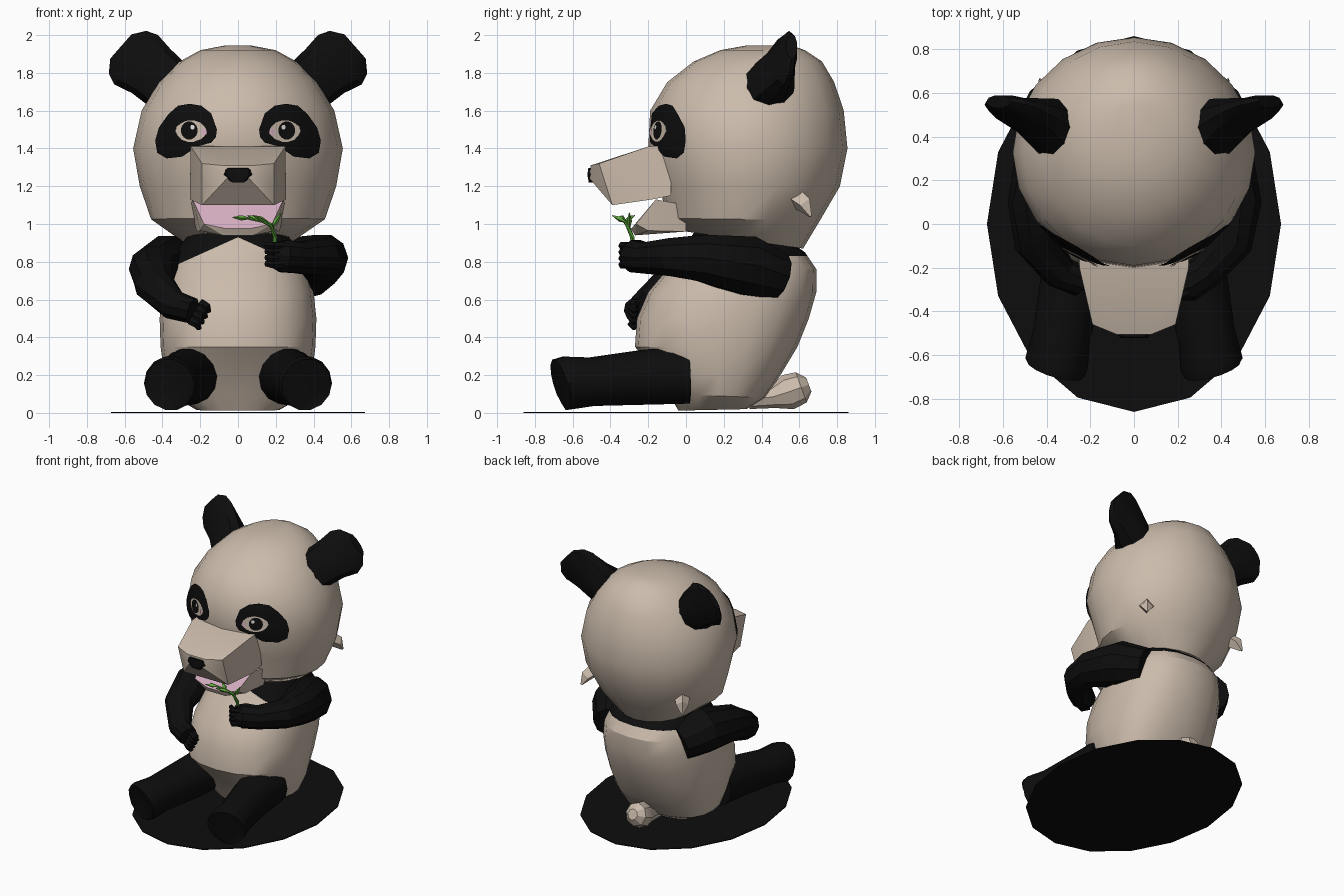
import bpy, bmesh, math
from mathutils import Vector
from mathutils.bvhtree import BVHTree

if "Cube" in bpy.data.objects:
    bpy.data.objects.remove(bpy.data.objects["Cube"], do_unlink=True)


def material(name, rgb):
    m = bpy.data.materials.new(name)
    m.use_nodes = True
    m.diffuse_color = (*rgb, 1)
    m.node_tree.nodes["Principled BSDF"].inputs["Base Color"].default_value = (*rgb, 1)
    return m


CREAM = material("cream fur", (0.60, 0.50, 0.41))
BLACK = material("black fur", (0.004, 0.004, 0.004))
PINK = material("pink mouth", (0.66, 0.42, 0.53))
GREEN = material("stem green", (0.07, 0.27, 0.03))
LEAF = material("leaf green", (0.13, 0.42, 0.05))
WHITE = material("eye white", (0.85, 0.82, 0.82))


def finish(name, bm, *mats, closed=True):
    if closed:
        bmesh.ops.recalc_face_normals(bm, faces=bm.faces)
    me = bpy.data.meshes.new(name)
    bm.to_mesh(me)
    bm.free()
    for m in mats:
        me.materials.append(m)
    ob = bpy.data.objects.new(name, me)
    bpy.context.collection.objects.link(ob)
    return ob


def skin(rings):
    """Bridge equal-length rings of points and cap both ends."""
    bm = bmesh.new()
    vs = [[bm.verts.new(p) for p in ring] for ring in rings]
    n = len(vs[0])
    for a, b in zip(vs, vs[1:]):
        for i in range(n):
            j = (i + 1) % n
            bm.faces.new((a[i], a[j], b[j], b[i]))
    bm.faces.new(vs[0])
    bm.faces.new(vs[-1])
    bmesh.ops.recalc_face_normals(bm, faces=bm.faces)
    return bm


def loft(rings, segs=20, power=2.0):
    """Stacked ovals: (z front, z back, y front, y back, half width)."""
    out = []
    for zf, zb, yf, yb, rx in rings:
        ring = []
        for i in range(segs):
            a = 2 * math.pi * i / segs
            c, s = [math.copysign(abs(t) ** (2 / power), t) for t in (math.cos(a), math.sin(a))]
            ring.append((rx * c, (yf + yb) / 2 + (yb - yf) / 2 * s, zf + (zb - zf) * (s + 1) / 2))
        out.append(ring)
    return skin(out)


def tube(name, pts, mat, sides=10, end=None):
    """Round limb through (x, y, z, radius) points."""
    P = [Vector(p[:3]) for p in pts]
    rings = []
    for i, p in enumerate(P):
        t = (P[min(i + 1, len(P) - 1)] - P[max(i - 1, 0)]).normalized()
        if end and i == len(P) - 1:
            t = Vector(end).normalized()
        ref = Vector((0, 0, 1)) if abs(t.z) < 0.9 else Vector((0, 1, 0))
        u = t.cross(ref).normalized()
        v = u.cross(t)
        rings.append([p + pts[i][3] * (u * math.cos(k * 2 * math.pi / sides) + v * math.sin(k * 2 * math.pi / sides))
                      for k in range(sides)])
    return finish(name, skin(rings), mat)


def hull(pts):
    """Convex solid from points on x >= 0, mirrored across x."""
    bm = bmesh.new()
    for x, y, z in pts:
        bm.verts.new((x, y, z))
        if x:
            bm.verts.new((-x, y, z))
    res = bmesh.ops.convex_hull(bm, input=bm.verts)
    bmesh.ops.delete(bm, geom=[v for v in bm.verts if not v.link_faces], context="VERTS")
    bmesh.ops.recalc_face_normals(bm, faces=bm.faces)
    bm.normal_update()
    return bm


# Ground plate
bm = bmesh.new()
bmesh.ops.create_cone(bm, cap_ends=True, segments=16, radius1=1, radius2=1, depth=1)
for v in bm.verts:
    v.co = (v.co.x * 0.673, v.co.y * 0.86, 0.003 + v.co.z * 0.006)
finish("ground_plate", bm, BLACK)

# Torso with a dark collar cut in along sloping planes
bm = loft([(0.012, 0.02, -0.04, 0.32, 0.22), (0.10, 0.08, -0.09, 0.42, 0.35), (0.2, 0.2, -0.15, 0.50, 0.39),
           (0.35, 0.35, -0.27, 0.59, 0.41), (0.5, 0.5, -0.26, 0.65, 0.415), (0.64, 0.64, -0.20, 0.69, 0.40),
           (0.77, 0.76, -0.09, 0.69, 0.37), (0.88, 0.85, -0.01, 0.63, 0.33), (0.98, 0.90, 0.06, 0.56, 0.26)], power=2.4)
for co, no in (((0, 0, 0.93), (0.45, 0, 1)), ((0, 0, 0.93), (-0.45, 0, 1)), ((0, 0, 0.83), (0, 0, 1))):
    bmesh.ops.bisect_plane(bm, geom=bm.verts[:] + bm.edges[:] + bm.faces[:], plane_co=co, plane_no=no)
for f in bm.faces:
    c = f.calc_center_median()
    f.material_index = int(c.z > (0.93 - 0.45 * abs(c.x) if c.y < 0.3 else 0.83))
finish("torso", bm, CREAM, BLACK)

# Head
bm = loft([(0.96, 0.87, 0.0, 0.62, 0.30), (1.03, 1.02, -0.10, 0.71, 0.46), (1.2, 1.2, -0.14, 0.815, 0.52),
           (1.4, 1.4, -0.20, 0.855, 0.555), (1.6, 1.6, -0.19, 0.835, 0.51), (1.75, 1.75, -0.10, 0.785, 0.42),
           (1.86, 1.86, 0.04, 0.72, 0.31), (1.92, 1.92, 0.18, 0.63, 0.2), (1.945, 1.945, 0.32, 0.56, 0.07)])
head_surface = BVHTree.FromBMesh(bm)
finish("head", bm, CREAM)

# Muzzle, nose and open lower jaw
finish("muzzle", hull([(0.25, -0.08, 1.42), (0.25, -0.2, 1.41), (0.19, -0.46, 1.32), (0.08, -0.505, 1.31),
                       (0.06, -0.51, 1.24), (0.18, -0.43, 1.2), (0.19, -0.39, 1.10), (0.255, -0.18, 1.13),
                       (0.255, -0.08, 1.15)]), CREAM)
finish("nose", hull([(0.095, -0.485, 1.265), (0.055, -0.518, 1.295), (0.05, -0.49, 1.3), (0.06, -0.522, 1.26),
                     (0.03, -0.515, 1.22), (0.03, -0.47, 1.22)]), BLACK)
bm = hull([(0.24, -0.16, 1.13), (0.18, -0.265, 1.0), (0.06, -0.29, 0.975), (0.2, -0.2, 0.965), (0.08, -0.27, 0.94),
           (0.22, 0.0, 0.96), (0.25, 0.0, 1.1)])
for f in bm.faces:
    f.material_index = int(f.normal.y < -0.2 and f.normal.z > 0.25)
finish("lower_jaw", bm, CREAM, PINK)


def face_plate(name, outline, centre, lift, mat):
    """Thin patch wrapped over the front of the head."""
    bm = bmesh.new()

    def put(x, z):
        hit, no, _, _ = head_surface.ray_cast(Vector((x, -2, z)), Vector((0, 1, 0)))
        return bm.verts.new(hit + no * lift)
    cx, cz = centre
    mid = put(cx, cz)
    rings = [[put(cx + (x - cx) * k, cz + (z - cz) * k) for x, z in outline] for k in (0.33, 0.67, 1)]
    n = len(outline)
    for i in range(n):
        j = (i + 1) % n
        bm.faces.new((mid, rings[0][i], rings[0][j]))
        for a, b in zip(rings, rings[1:]):
            bm.faces.new((a[i], b[i], b[j], a[j]))
    bm.normal_update()
    for f in bm.faces:
        if f.normal.y > 0:
            f.normal_flip()
    finish(name, bm, mat, closed=False)


def oval(cx, cz, rx, rz, n=14):
    return [(cx + rx * math.cos(2 * math.pi * i / n), cz + rz * math.sin(2 * math.pi * i / n)) for i in range(n)]


PATCH = [(0.11, 1.50), (0.14, 1.585), (0.19, 1.62), (0.25, 1.63), (0.31, 1.62), (0.36, 1.58), (0.41, 1.51),
         (0.43, 1.44), (0.42, 1.38), (0.37, 1.35), (0.29, 1.36), (0.21, 1.41), (0.14, 1.43), (0.115, 1.46)]

for s, side in ((1, "left"), (-1, "right")):
    # Eyes
    face_plate(side + "_eye_patch", [(s * x, z) for x, z in PATCH], (s * 0.27, 1.49), 0.012, BLACK)
    for part, x, z, rx, rz, lift, mat in (("eye", 0.24, 1.49, 0.08, 0.058, 0.019, CREAM),
                                          ("pupil", 0.247, 1.493, 0.045, 0.048, 0.025, BLACK),
                                          ("eye_glint", 0.228, 1.51, 0.011, 0.013, 0.030, WHITE),
                                          ("eye_corner", 0.172, 1.485, 0.012, 0.018, 0.024, PINK)):
        face_plate(f"{side}_{part}", oval(s * x, z, rx, rz), (s * x, z), lift, mat)

    # Ears: broad at the base, thin and wide at the tip
    rings = []
    for x, y, z, rt, ry in ((0.35, 0.44, 1.71, 0.13, 0.13), (0.39, 0.44, 1.75, 0.15, 0.14), (0.46, 0.485, 1.81, 0.155, 0.095),
                            (0.54, 0.52, 1.87, 0.175, 0.06), (0.585, 0.545, 1.91, 0.15, 0.045), (0.62, 0.56, 1.94, 0.085, 0.03)):
        rings.append([(s * (x + 0.66 * rt * c), y + ry * d, z - 0.75 * rt * c) for c, d in
                      ((math.cos(k * math.pi / 5), math.sin(k * math.pi / 5)) for k in range(10))])
    finish(side + "_ear", skin(rings), BLACK)

    # Cheek tufts
    tube(side + "_cheek_tuft", [(s * 0.35, 0.55, 1.16, 0.06), (s * 0.41, 0.63, 1.10, 0.045), (s * 0.43, 0.66, 1.04, 0.008)],
         CREAM, sides=4)

    # Legs with slanted soles
    tube(side + "_leg", [(s * 0.25, 0.01, 0.20, 0.155), (s * 0.27, -0.2, 0.19, 0.15), (s * 0.33, -0.5, 0.165, 0.132),
                         (s * 0.355, -0.64, 0.157, 0.145), (s * 0.36, -0.665, 0.155, 0.135)], BLACK, 14,
         end=(s * 0.3, -1, -0.3))

# Arms
shoulder = [(0.29, 0.49, 0.72, 0.13), (0.38, 0.32, 0.78, 0.165)]
tube("left_arm", shoulder + [(0.455, 0.08, 0.82, 0.13), (0.44, -0.08, 0.825, 0.105), (0.32, -0.22, 0.82, 0.085),
                             (0.24, -0.27, 0.83, 0.09), (0.17, -0.29, 0.84, 0.06)], BLACK)
tube("right_arm", [(-x, y, z, r) for x, y, z, r in shoulder] +
     [(-0.45, 0.08, 0.76, 0.13), (-0.445, -0.08, 0.68, 0.105), (-0.34, -0.22, 0.57, 0.08), (-0.24, -0.265, 0.54, 0.07)], BLACK)
for i in range(4):
    x, z = -0.25 + 0.017 * i, 0.49 + 0.03 * i
    tube(f"right_finger_{i + 1}", [(x, -0.27, z, 0.026), (x + 0.035, -0.285, z - 0.02, 0.026),
                                   (x + 0.045, -0.27, z - 0.045, 0.014)], BLACK, 6)
    tube(f"left_finger_{i + 1}", [(0.25, -0.31, 0.785 + 0.033 * i, 0.022), (0.19, -0.335, 0.785 + 0.033 * i, 0.024),
                                  (0.15, -0.30, 0.79 + 0.033 * i, 0.016)], BLACK, 6)

# Tail
tube("tail", [(0, 0.33, 0.07, 0.05), (0, 0.46, 0.085, 0.06), (0, 0.54, 0.11, 0.095), (0, 0.61, 0.135, 0.085),
              (0, 0.65, 0.15, 0.04)], CREAM, 8)

# Plant sprig held in the left hand
tube("sprig_stem", [(0.19, -0.27, 0.78, 0.013), (0.195, -0.285, 0.93, 0.013), (0.175, -0.31, 0.995, 0.012),
                    (0.13, -0.325, 1.015, 0.010), (0.0, -0.335, 1.04, 0.006)], GREEN, 6)
for i, (a, b) in enumerate((((0.16, -0.32, 1.01), (0.08, -0.39, 1.045)), ((0.13, -0.325, 1.015), (0.05, -0.27, 1.045)),
                            ((0.06, -0.33, 1.03), (-0.03, -0.36, 1.035)), ((0.18, -0.30, 0.98), (0.23, -0.30, 1.06)))):
    a, b = Vector(a), Vector(b)
    m = a.lerp(b, 0.45)
    tube(f"sprig_leaf_{i + 1}", [(*a, 0.004), (*m, 0.014), (*b, 0.002)], LEAF, 4)

# Soft shading with crisp edges
bpy.ops.object.select_all(action="DESELECT")
for ob in bpy.context.collection.objects:
    if ob.type == "MESH":
        ob.select_set(True)
        bpy.context.view_layer.objects.active = ob
bpy.ops.object.shade_smooth_by_angle(angle=math.radians(30))
